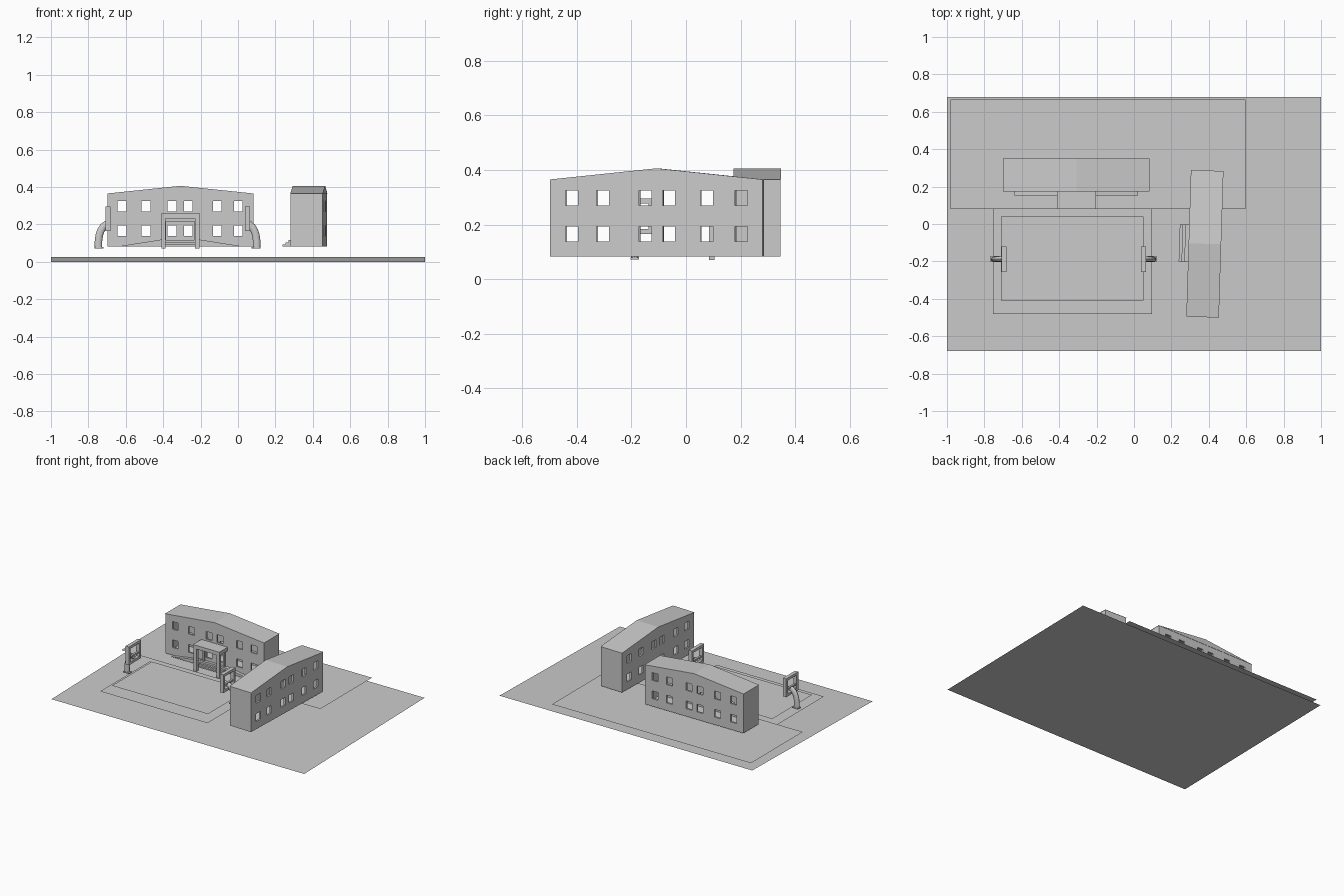
import bpy, bmesh, math
from mathutils import Matrix, Vector

if "Cube" in bpy.data.objects:
    bpy.data.objects.remove(bpy.data.objects["Cube"])


def mesh_object(name, bm, mat=None):
    bmesh.ops.recalc_face_normals(bm, faces=bm.faces)
    me = bpy.data.meshes.new(name)
    bm.to_mesh(me)
    bm.free()
    ob = bpy.data.objects.new(name, me)
    bpy.context.collection.objects.link(ob)
    if mat:
        ob.matrix_world = mat
    return ob


def add_box(bm, x0, x1, y0, y1, z0, z1):
    m = (Matrix.Translation(((x0 + x1) / 2, (y0 + y1) / 2, (z0 + z1) / 2))
         @ Matrix.Diagonal((x1 - x0, y1 - y0, z1 - z0, 1)))
    bmesh.ops.create_cube(bm, size=1, matrix=m)


def boxes(name, specs, mat=None):
    bm = bmesh.new()
    for s in specs:
        add_box(bm, *s)
    return mesh_object(name, bm, mat)


def prism(name, profile, y0, y1, mat=None):
    """Extrude an x-z profile along y."""
    bm = bmesh.new()
    f = bm.faces.new([bm.verts.new((x, y0, z)) for x, z in profile])
    ext = bmesh.ops.extrude_face_region(bm, geom=[f])
    bmesh.ops.translate(bm, vec=(0, y1 - y0, 0),
                        verts=[v for v in ext["geom"] if isinstance(v, bmesh.types.BMVert)])
    return mesh_object(name, bm, mat)


def sheet(name, x0, x1, y0, y1, z0, z1):
    bm = bmesh.new()
    bm.faces.new([bm.verts.new(p) for p in
                  ((x0, y0, z0), (x1, y0, z0), (x1, y1, z1), (x0, y1, z1))])
    return mesh_object(name, bm)


def cut(ob, specs):
    cutter = boxes("cutter", specs, ob.matrix_world.copy())
    cutter.hide_render = True
    mod = ob.modifiers.new("cut", 'BOOLEAN')
    mod.operation, mod.solver, mod.object = 'DIFFERENCE', 'EXACT', cutter
    bpy.context.view_layer.objects.active = ob
    bpy.ops.object.modifier_apply(modifier=mod.name)
    bpy.data.objects.remove(cutter)


# Ground: one gently sloping sheet, with level paved areas above it
sheet("ground", -1, 1, -0.68, 0.68, 0, 0.025)
sheet("rear_yard", -0.98, 0.595, 0.08, 0.665, 0.066, 0.066)
sheet("court_border", -0.755, 0.095, -0.48, 0.08, 0.045, 0.045)
sheet("court_surface", -0.71, 0.05, -0.41, 0.04, 0.071, 0.071)

# Buildings: hollow block, low gable roof, entrance steps
L, D, Z0, ZE, ZR, W = 0.392, 0.087, 0.083, 0.365, 0.406, 0.015
WINDOWS = (-0.312, -0.184, -0.045, 0.041, 0.196, 0.31)


def building(prefix, mat):
    body = boxes(prefix + "_walls", [(-L + .002, L - .002, -D + .002, D - .002, Z0, ZE)], mat)
    bpy.context.view_layer.update()
    cut(body, [(-L + W, L - W, -D + W, D - W, Z0 + 0.01, ZE - 0.01)])
    cut(body, [(x - .023, x + .023, -D - .05, D + .05, z, z + .055)
               for x in WINDOWS for z in (.138, .269)])
    prism(prefix + "_roof", [(-L, ZE), (L, ZE), (0, ZR)], -D, D, mat)
    boxes(prefix + "_steps", [(-.1, .1, -D - d, -D, Z0, Z0 + h)
                              for d, h in ((.05, .01), (.035, .02), (.02, .034))], mat)


main_mat = Matrix.Translation((-0.308, 0.262, 0))
side_mat = Matrix.Translation((0.379, -0.106, 0)) @ Matrix.Rotation(math.radians(-91.8), 4, 'Z')
building("main_building", main_mat)
building("side_building", side_mat)

# Ramps on both sides of the main entrance
for s, side in ((-1, "left"), (1, "right")):
    prism("ramp_" + side, [(s * .1, Z0), (s * .33, Z0), (s * .1, .119)],
          -D - .022, -D, main_mat)

# Porch: canopy, posts and door surround
boxes("porch_canopy", [(-.104, .104, -.182, -D, .232, .258)], main_mat)
boxes("porch_posts", [(s * .09 - .011, s * .09 + .011, -.178, -.158, .07, .232)
                      for s in (-1, 1)], main_mat)
boxes("door_surround", [(-.088, -.076, -D - .012, -D, .117, .232),
                        (.076, .088, -D - .012, -D, .117, .232),
                        (-.076, .076, -D - .012, -D, .215, .232)], main_mat)

# Court goals: framed boards on curved poles, mirrored about the court centre
CX, GY = -0.323, -0.188
PATH = ((.423, .078), (.423, .11), (.419, .14), (.411, .165), (.398, .187), (.376, .203))
for s, side in ((-1, "left"), (1, "right")):
    x0, x1 = sorted((CX + s * .36, CX + s * .386))
    boxes("board_frame_" + side, [
        (x0, x1, GY - .068, GY - .05, .165, .296),
        (x0, x1, GY + .05, GY + .068, .165, .296),
        (x0, x1, GY - .05, GY + .05, .278, .296),
        (x0, x1, GY - .05, GY + .05, .165, .183),
        (x0 + .006, x1 - .006, GY - .05, GY + .05, .205, .216)])
    # Pole: oval rings swept along the curved path
    bm = bmesh.new()
    rings = []
    for i, (px, pz) in enumerate(PATH):
        a, b = PATH[max(i - 1, 0)], PATH[min(i + 1, len(PATH) - 1)]
        t = Vector((b[0] - a[0], 0, b[1] - a[1])).normalized()
        n = Vector((t.z, 0, -t.x))
        rings.append([])
        for k in range(12):
            w = 2 * math.pi * k / 12
            p = Vector((px, GY, pz)) + n * .02 * math.cos(w) + Vector((0, .014 * math.sin(w), 0))
            p.x = CX + s * p.x
            rings[-1].append(bm.verts.new(p))
    for r0, r1 in zip(rings, rings[1:]):
        for k in range(12):
            bm.faces.new((r0[k], r0[(k + 1) % 12], r1[(k + 1) % 12], r1[k]))
    bm.faces.new(rings[0])
    bm.faces.new(rings[-1])
    pole = mesh_object("goal_pole_" + side, bm)
    bpy.ops.object.select_all(action='DESELECT')
    pole.select_set(True)
    bpy.context.view_layer.objects.active = pole
    bpy.ops.object.shade_smooth_by_angle(angle=math.radians(40))
    # Flat foot plate
    f0, f1 = sorted((CX + s * .395, CX + s * .443))
    boxes("goal_foot_" + side, [(f0, f1, GY - .016, GY + .016, .072, .08)])
